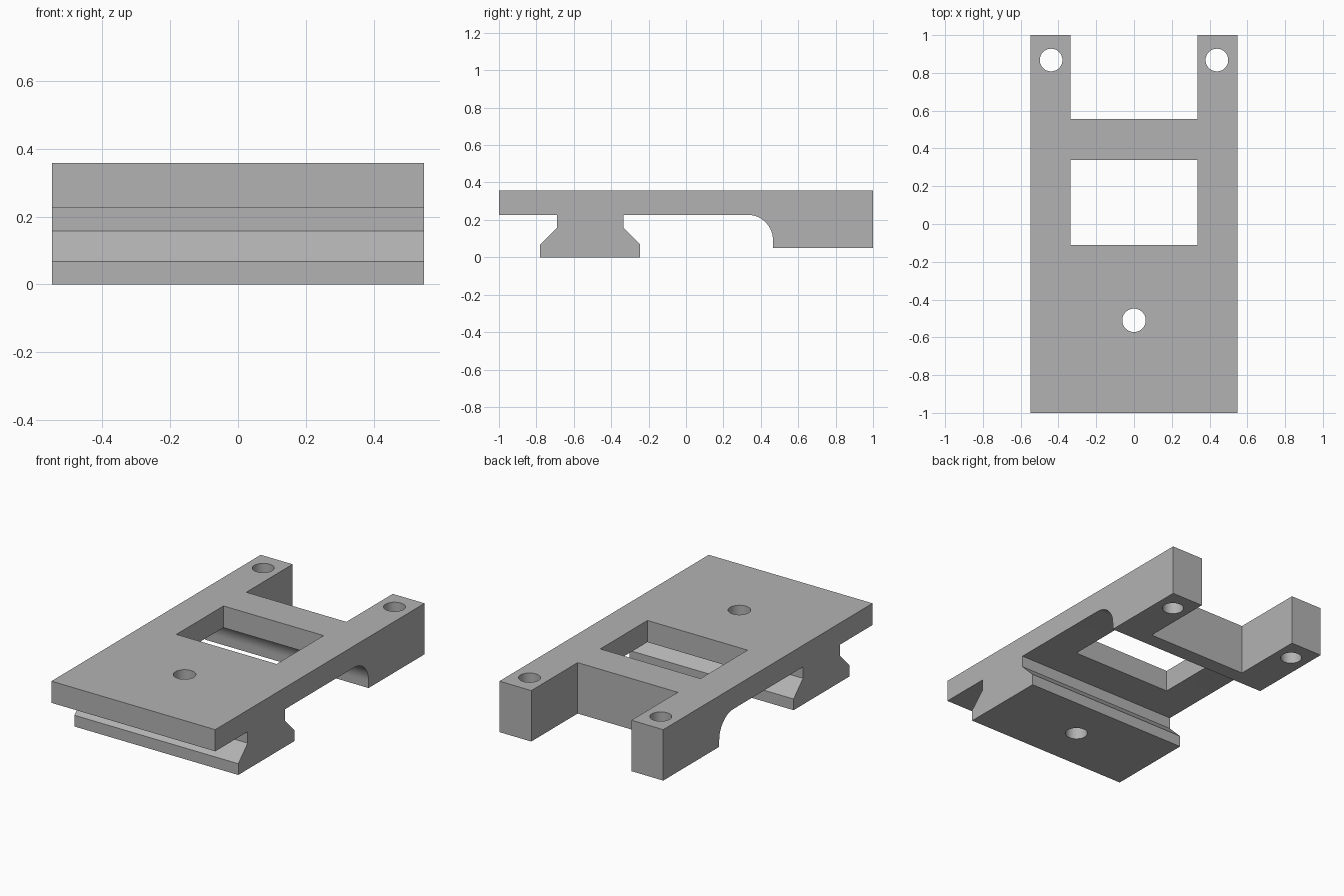
import bpy
import bmesh
import math

cube = bpy.data.objects.get("Cube")
if cube:
    bpy.data.objects.remove(cube, do_unlink=True)

HALF_WIDTH = 0.548
TOP = 0.358
PLATE = 0.227      # underside of the plate
FOOT = 0.05        # underside of the rear block
FILLET = 0.135
INNER = 0.335      # half width of window and rear notch


def grey_material():
    mat = bpy.data.materials.new("plain grey")
    mat.use_nodes = True
    color = (0.45, 0.45, 0.45, 1)
    mat.diffuse_color = color
    mat.node_tree.nodes["Principled BSDF"].inputs["Base Color"].default_value = color
    return mat


def extrude_profile(name, points, half_width):
    """Extrude a (y, z) outline along x."""
    bm = bmesh.new()
    face = bm.faces.new([bm.verts.new((-half_width, y, z)) for y, z in points])
    new = bmesh.ops.extrude_face_region(bm, geom=[face])["geom"]
    verts = [v for v in new if isinstance(v, bmesh.types.BMVert)]
    bmesh.ops.translate(bm, verts=verts, vec=(2 * half_width, 0, 0))
    bmesh.ops.recalc_face_normals(bm, faces=bm.faces)
    mesh = bpy.data.meshes.new(name)
    bm.to_mesh(mesh)
    bm.free()
    obj = bpy.data.objects.new(name, mesh)
    bpy.context.collection.objects.link(obj)
    return obj


def cut(target, cutter):
    """Subtract the cutter, then remove it."""
    mod = target.modifiers.new("cut", 'BOOLEAN')
    mod.operation = 'DIFFERENCE'
    mod.solver = 'EXACT'
    mod.object = cutter
    bpy.ops.object.select_all(action='DESELECT')
    bpy.context.view_layer.objects.active = target
    target.select_set(True)
    bpy.ops.object.modifier_apply(modifier=mod.name)
    bpy.data.objects.remove(cutter, do_unlink=True)


def cut_box(target, y0, y1):
    outline = [(y0, -1), (y1, -1), (y1, 1), (y0, 1)]
    cut(target, extrude_profile("opening_cutter", outline, INNER))


def cut_hole(target, x, y, radius):
    bpy.ops.mesh.primitive_cylinder_add(vertices=48, radius=radius, depth=2, location=(x, y, 0))
    cut(target, bpy.context.object)


# Side outline: plate, dovetail rail, and rear block with a rounded inner corner
rail = [(-0.69, PLATE), (-0.69, 0.158), (-0.78, 0.068), (-0.78, 0),
        (-0.245, 0), (-0.245, 0.068), (-0.335, 0.158), (-0.335, PLATE)]
steps = 16
arc = []
for i in range(steps + 1):
    a = math.pi / 2 * (1 - i / steps)
    arc.append((0.33 + FILLET * math.cos(a), PLATE - FILLET + FILLET * math.sin(a)))
outline = [(-1, TOP), (-1, PLATE)] + rail + arc + [(0.465, FOOT), (1, FOOT), (1, TOP)]
bracket = extrude_profile("mounting_bracket", outline, HALF_WIDTH)

# Window and rear notch
cut_box(bracket, -0.11, 0.34)
cut_box(bracket, 0.557, 1.2)

# Screw holes in the arms and the rail
for side in (-1, 1):
    cut_hole(bracket, side * 0.439, 0.868, 0.06)
cut_hole(bracket, 0, -0.51, 0.062)

bracket.data.materials.clear()
bracket.data.materials.append(grey_material())
bpy.ops.object.select_all(action='DESELECT')
bracket.select_set(True)
bpy.context.view_layer.objects.active = bracket
bpy.ops.object.shade_smooth_by_angle(angle=math.radians(30))
